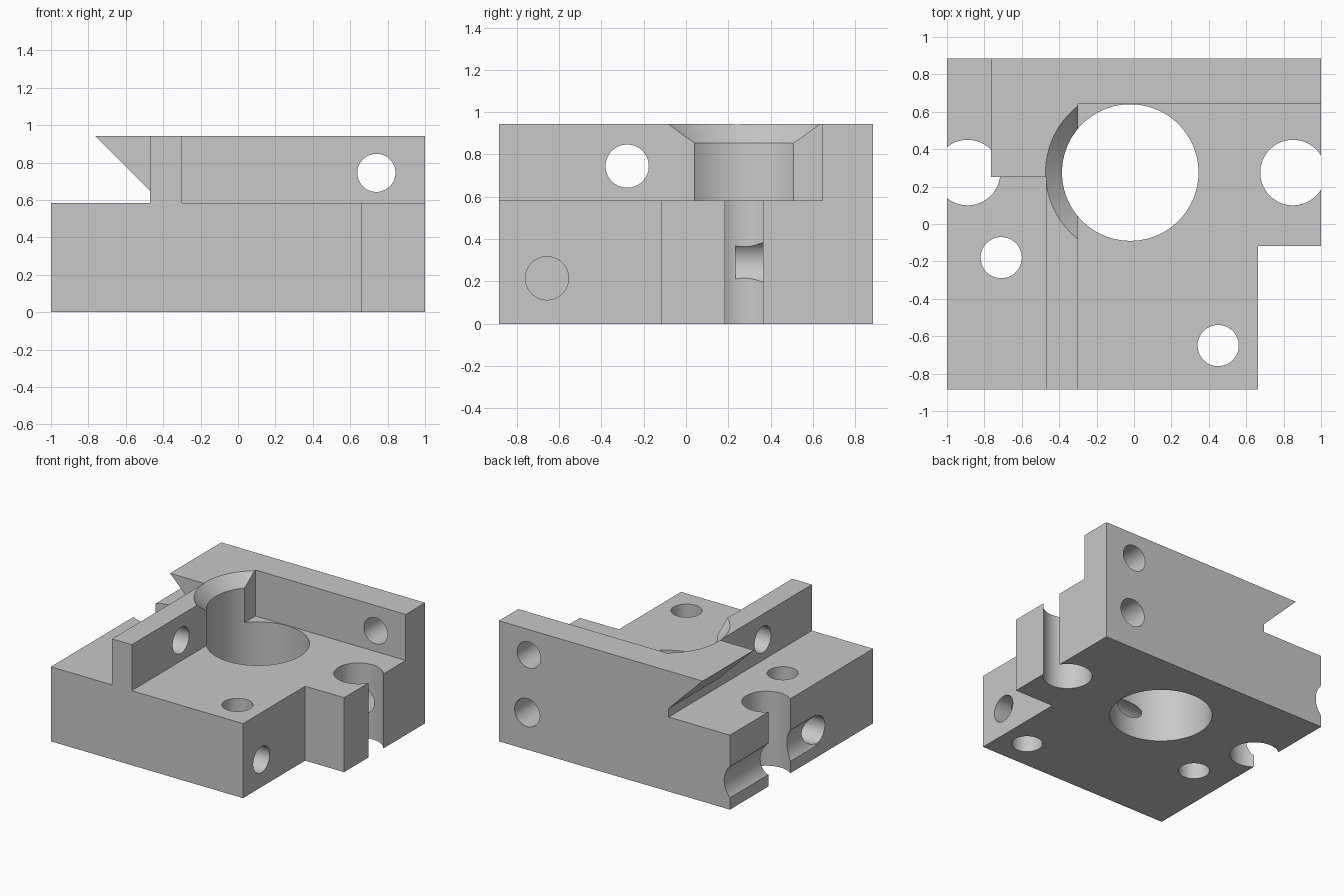
import bpy, bmesh, math
from mathutils import Matrix, Vector

# Remove the default cube only
cube = bpy.data.objects.get("Cube")
if cube:
    bpy.data.objects.remove(cube, do_unlink=True)

# Single machined grey
grey = bpy.data.materials.new("machined_grey")
grey.use_nodes = True
colour = (0.58, 0.58, 0.58, 1)
grey.diffuse_color = colour
grey.node_tree.nodes["Principled BSDF"].inputs["Base Color"].default_value = colour


def make_object(name, bm):
    bmesh.ops.recalc_face_normals(bm, faces=bm.faces)
    mesh = bpy.data.meshes.new(name)
    bm.to_mesh(mesh)
    bm.free()
    mesh.materials.append(grey)
    obj = bpy.data.objects.new(name, mesh)
    bpy.context.collection.objects.link(obj)
    return obj


def prism(name, points, axis, start, end):
    """Extrude an outline: (x, y) along z, or (x, z) along y."""
    place = {"z": lambda a, b: (a, b, start), "y": lambda a, b: (a, start, b)}[axis]
    bm = bmesh.new()
    face = bm.faces.new([bm.verts.new(place(a, b)) for a, b in points])
    step = Vector((0, 0, end - start) if axis == "z" else (0, end - start, 0))
    geom = bmesh.ops.extrude_face_region(bm, geom=[face])["geom"]
    moved = [g for g in geom if isinstance(g, bmesh.types.BMVert)]
    bmesh.ops.translate(bm, verts=moved, vec=step)
    return make_object(name, bm)


def rod(name, start, end, radius, end_radius=None, clip_x=None):
    """Cylinder or cone between two points, optionally kept only left of clip_x."""
    a, b = Vector(start), Vector(end)
    turn = (b - a).to_track_quat("Z", "Y").to_matrix().to_4x4()
    bm = bmesh.new()
    bmesh.ops.create_cone(bm, cap_ends=True, segments=96, radius1=radius,
                          radius2=radius if end_radius is None else end_radius,
                          depth=(b - a).length,
                          matrix=Matrix.Translation((a + b) / 2) @ turn)
    if clip_x is not None:
        bmesh.ops.bisect_plane(bm, geom=bm.verts[:] + bm.edges[:] + bm.faces[:],
                               plane_co=(clip_x, 0, 0), plane_no=(1, 0, 0),
                               clear_outer=True)
        bmesh.ops.holes_fill(bm, edges=[e for e in bm.edges if e.is_boundary])
    return make_object(name, bm)


def rect(x0, x1, y0, y1):
    return [(x0, y0), (x1, y0), (x1, y1), (x0, y1)]


FLOOR, TOP, BACK = 0.583, 0.943, 0.885
BORE = (-0.02, 0.275)

# Full-height block with the front corner notched out
body = prism("bracket_block", [(-1, -BACK), (0.663, -BACK), (0.663, -0.117),
                               (1, -0.117), (1, BACK), (-1, BACK)], "z", 0, TOP)

cutters = [
    # Open pocket, leaving the back wall and the rib
    prism("pocket", rect(-0.3, 1.2, -1.1, 0.645), "z", FLOOR, 1.2),
    # Side shelf, with the undercut overhang towards the back
    prism("shelf_front", rect(-1.2, -0.47, -1.1, 0.252), "z", FLOOR, 1.2),
    prism("shelf_undercut", [(-1.2, FLOOR), (-0.47, FLOOR), (-0.47, 0.65),
                             (-0.765, TOP), (-0.765, 1.2), (-1.2, 1.2)], "y", 0.252, 1.1),
    # Main bore and its countersink in the rib
    rod("bore", (*BORE, -0.1), (*BORE, 1.1), 0.365),
    rod("countersink", (*BORE, 0.855), (*BORE, 0.955), 0.365, 0.465, clip_x=-0.29),
    # Open edge slots
    rod("slot_right", (-0.89, 0.275, -0.1), (-0.89, 0.275, 0.62), 0.175),
    rod("slot_left", (0.85, 0.275, -0.1), (0.85, 0.275, 0.8), 0.175),
    # Small vertical holes
    rod("shelf_hole", (-0.71, -0.18, -0.1), (-0.71, -0.18, 0.8), 0.11),
    rod("front_hole", (0.45, -0.65, -0.1), (0.45, -0.65, 0.8), 0.11),
    # Holes drilled in from the back
    rod("wall_hole", (0.74, 0.5, 0.745), (0.74, 1.1, 0.745), 0.102),
    rod("back_hole", (0.755, 0.235, 0.29), (0.755, 1.1, 0.29), 0.109),
    # Cross holes
    rod("rib_hole", (-0.6, -0.278, 0.745), (-0.2, -0.278, 0.745), 0.102),
    rod("long_cross_hole", (-1.2, -0.18, 0.215), (0.2, -0.18, 0.215), 0.108),
    rod("short_cross_hole", (0.9, -0.657, 0.215), (0, -0.657, 0.215), 0.102),
    # Shallow groove along the side
    rod("side_groove", (-1.125, -0.18, 0.215), (-1.125, 1.1, 0.215), 0.175),
]

# Cut everything out, bake the result, then drop the helpers
for cutter in cutters:
    cutter.hide_render = True
    mod = body.modifiers.new(cutter.name, "BOOLEAN")
    mod.operation = "DIFFERENCE"
    mod.solver = "EXACT"
    mod.object = cutter
baked = bpy.data.meshes.new_from_object(
    body.evaluated_get(bpy.context.evaluated_depsgraph_get()))
body.modifiers.clear()
body.data = baked
for cutter in cutters:
    bpy.data.objects.remove(cutter, do_unlink=True)
baked.materials.clear()
baked.materials.append(grey)
for poly in baked.polygons:
    poly.material_index = 0

# Smooth hole walls, crisp machined edges
bpy.ops.object.select_all(action="DESELECT")
body.select_set(True)
bpy.context.view_layer.objects.active = body
bpy.ops.object.shade_smooth_by_angle(angle=math.radians(25))
